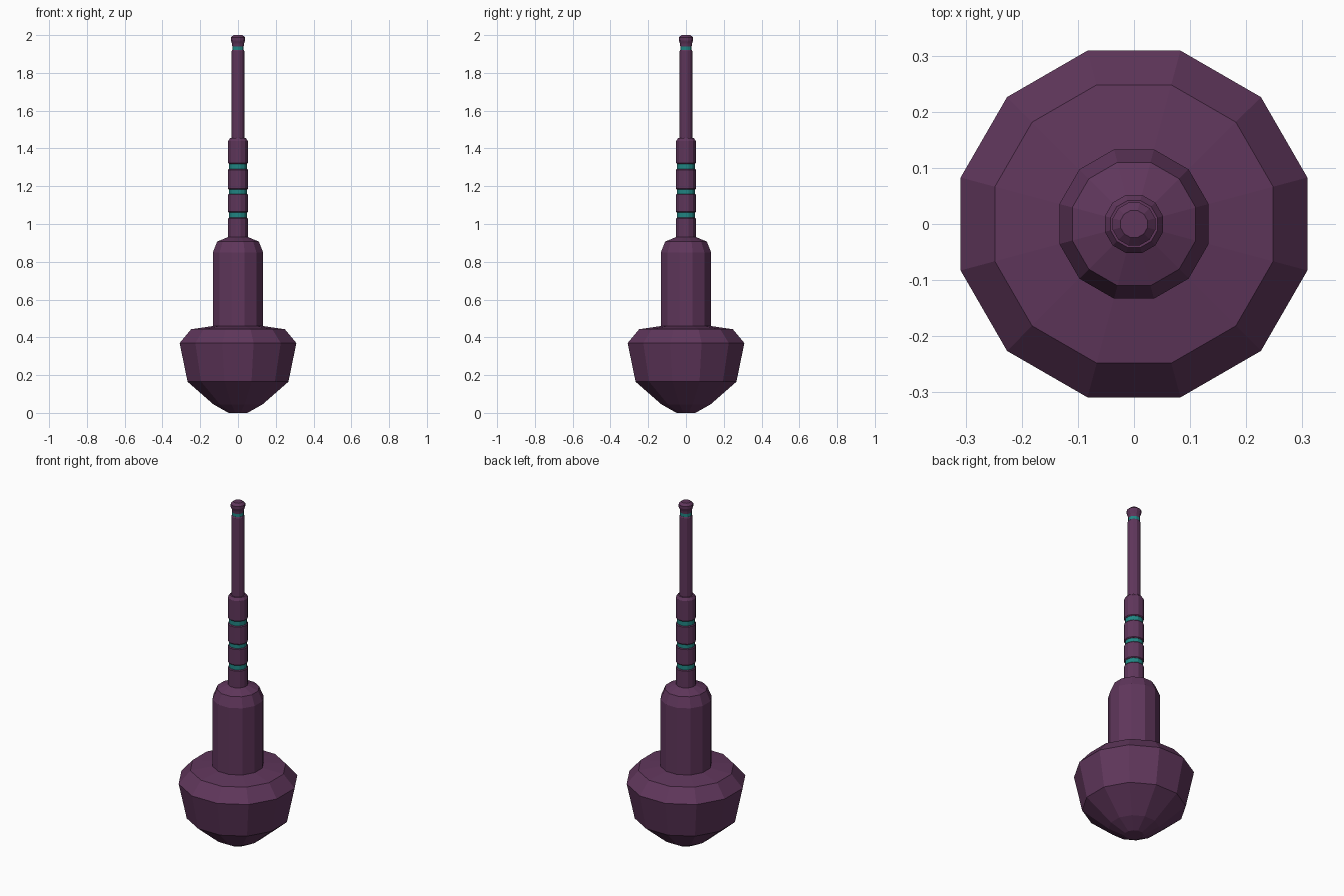
import bpy, bmesh, math

if "Cube" in bpy.data.objects:
    bpy.data.objects.remove(bpy.data.objects["Cube"])

SIDES = 12


def material(name, colour):
    m = bpy.data.materials.new(name)
    m.diffuse_color = (*colour, 1)
    m.use_nodes = True
    m.node_tree.nodes["Principled BSDF"].inputs["Base Color"].default_value = m.diffuse_color
    return m


purple = material("plum", (0.115, 0.037, 0.105))
teal = material("teal", (0.015, 0.24, 0.23))


def lathe(name, profile, mat):
    """Flat-faced turned part; profile is (distance to flat, z) from bottom to top."""
    bm = bmesh.new()
    rings = []
    for r, z in profile:
        rad = r / math.cos(math.pi / SIDES)
        rings.append([bm.verts.new((rad * math.cos(a), rad * math.sin(a), z))
                      for a in ((i + 0.5) * 2 * math.pi / SIDES for i in range(SIDES))])
    for lo, hi in zip(rings, rings[1:]):
        for i in range(SIDES):
            j = (i + 1) % SIDES
            bm.faces.new((lo[i], lo[j], hi[j], hi[i]))
    bm.faces.new(rings[0][::-1])
    bm.faces.new(rings[-1])
    mesh = bpy.data.meshes.new(name)
    bm.to_mesh(mesh)
    bm.free()
    mesh.materials.append(mat)
    ob = bpy.data.objects.new(name, mesh)
    bpy.context.collection.objects.link(ob)
    return ob


# Bulbous base
lathe("base_bulb", [(0.05, 0.0), (0.13, 0.045), (0.267, 0.165),
                    (0.309, 0.37), (0.248, 0.443), (0.13, 0.46)], purple)

# Thick lower barrel
lathe("lower_barrel", [(0.133, 0.455), (0.133, 0.85), (0.11, 0.907), (0.05, 0.932)], purple)

# Middle neck: chamfered sleeves separated by teal rings
sleeves = [(0.925, 1.034), (1.06, 1.16), (1.182, 1.292), (1.318, 1.455)]
for n, (lo, hi) in enumerate(sleeves):
    top = 0.042 if n == 3 else 0.048
    lathe(f"neck_sleeve_{n + 1}", [(0.048, lo), (0.052, lo + 0.005),
                                   (0.052, hi - (0.015 if n == 3 else 0.005)), (top, hi)], purple)
for n, (a, b) in enumerate(zip(sleeves, sleeves[1:])):
    lathe(f"neck_ring_{n + 1}", [(0.047, a[1]), (0.047, b[0])], teal)

# Thin upper rod with teal ring and tip cap
lathe("upper_rod", [(0.034, 1.45), (0.034, 1.915), (0.031, 1.922)], purple)
lathe("tip_ring", [(0.03, 1.922), (0.03, 1.94)], teal)
lathe("tip_cap", [(0.03, 1.94), (0.032, 1.955), (0.038, 1.972),
                  (0.038, 1.987), (0.024, 2.0)], purple)
